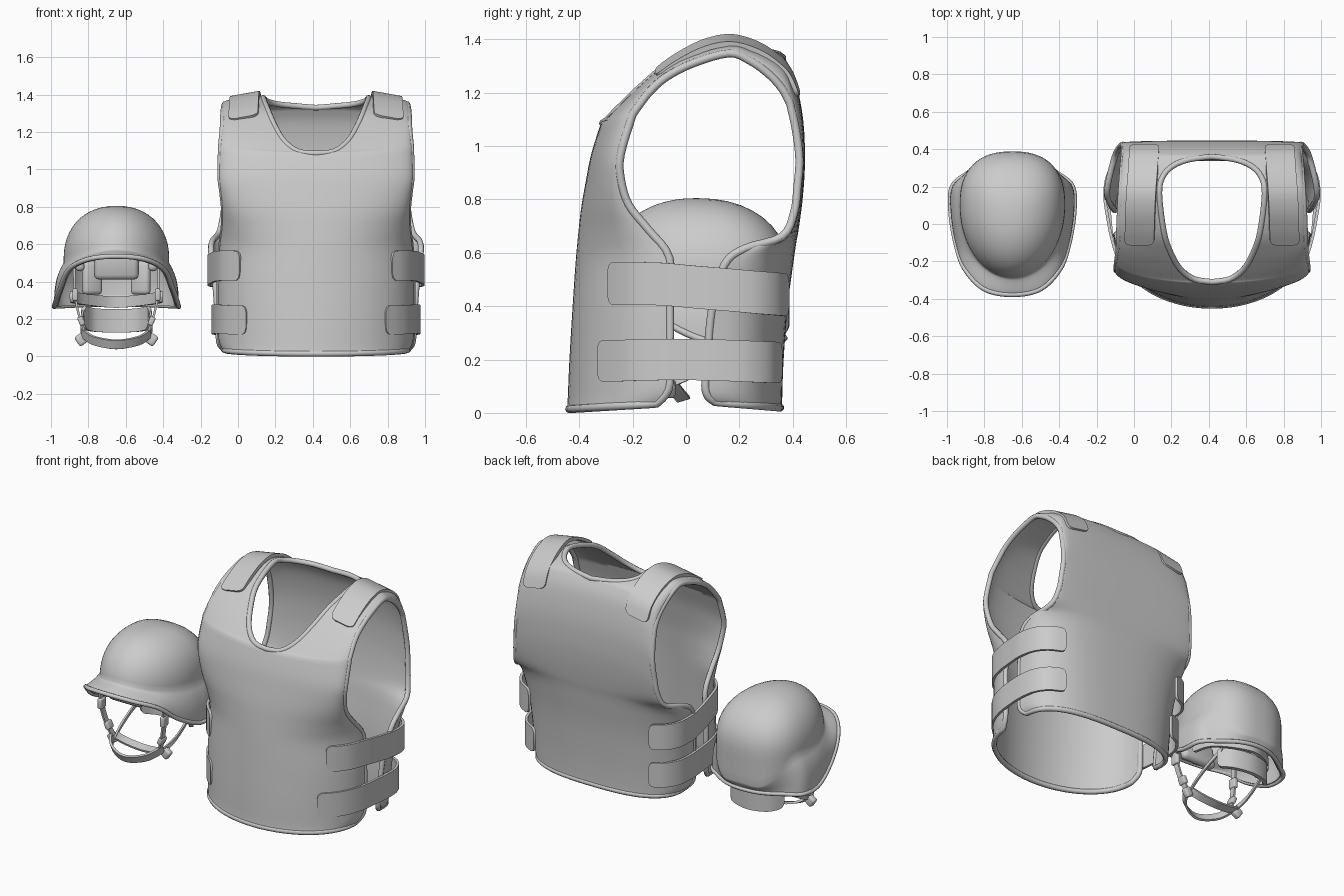
import bpy, bmesh, math
from mathutils import Vector as V

if "Cube" in bpy.data.objects:
    bpy.data.objects.remove(bpy.data.objects["Cube"])

grey = bpy.data.materials.new("plain_grey")
grey.diffuse_color = (0.6, 0.6, 0.6, 1)
grey.use_nodes = True
grey.node_tree.nodes["Principled BSDF"].inputs["Base Color"].default_value = grey.diffuse_color
VX, HX = 0.417, -0.65        # centre lines of vest and helmet


def spline(pts, k=4, closed=False):
    """Catmull-Rom through tuples of any length."""
    n, out = len(pts), []
    for i in range(n if closed else n - 1):
        ids = (i - 1, i, i + 1, i + 2)
        q = [pts[j % n] if closed else pts[max(0, min(n - 1, j))] for j in ids]
        for s in range(k):
            t = s / k
            out.append(tuple(0.5 * (2 * b + (c - a) * t + (2 * a - 5 * b + 4 * c - d) * t * t
                             + (3 * b - a - 3 * c + d) * t ** 3) for a, b, c, d in zip(*q)))
    if not closed:
        out.append(tuple(pts[-1]))
    return out


def finish(ob, angle=40):
    """Apply modifiers, colour and smooth."""
    bpy.ops.object.select_all(action='DESELECT')
    ob.select_set(True)
    bpy.context.view_layer.objects.active = ob
    bpy.ops.object.convert(target='MESH')
    ob = bpy.context.object
    ob.data.materials.clear()
    ob.data.materials.append(grey)
    bpy.ops.object.shade_smooth_by_angle(angle=math.radians(angle))
    return ob


def sheet(name, rows, x=0, thick=0.02, mirror=False, closed=False, offset=0):
    """Grid surface through rows of points, thickened."""
    bm = bmesh.new()
    g = [[bm.verts.new(p) for p in r] for r in rows]
    if closed:
        g.append(g[0])
    for a, b in zip(g, g[1:]):
        for i in range(len(a) - 1):
            bm.faces.new((a[i], a[i + 1], b[i + 1], b[i]))
    bmesh.ops.remove_doubles(bm, verts=bm.verts, dist=1e-5)
    bmesh.ops.recalc_face_normals(bm, faces=bm.faces)
    me = bpy.data.meshes.new(name)
    bm.to_mesh(me)
    bm.free()
    ob = bpy.data.objects.new(name, me)
    bpy.context.collection.objects.link(ob)
    ob.location.x = x
    if mirror:
        ob.modifiers.new("mirror", 'MIRROR')
    m = ob.modifiers.new("thickness", 'SOLIDIFY')
    m.thickness, m.offset = thick, offset
    return finish(ob)


def tube(name, pts, r, x=0):
    cu = bpy.data.curves.new(name, 'CURVE')
    cu.dimensions, cu.bevel_depth, cu.bevel_resolution = '3D', r, 2
    sp = cu.splines.new('POLY')
    sp.points.add(len(pts) - 1)
    for p, c in zip(sp.points, pts):
        p.co = (*c, 1)
    sp.use_cyclic_u = True
    ob = bpy.data.objects.new(name, cu)
    bpy.context.collection.objects.link(ob)
    ob.location.x = x
    return finish(ob, 80)


def ribbon(name, path, side, w, x=0, thick=0.016, r=0.035, k=8):
    """Flat band along a path with rounded end corners."""
    pts = [V(p) for p in spline(path, k)]
    dist = [0]
    for a, b in zip(pts, pts[1:]):
        dist.append(dist[-1] + (b - a).length)
    side, rows = V(side).normalized(), []
    for p, d in zip(pts, dist):
        d = min(d, dist[-1] - d)
        h = w / 2 - (r - math.sqrt(max(0, r * r - (r - d) ** 2)) if d < r else 0)
        rows.append([p - side * h, p, p + side * h])
    return sheet(name, rows, x, thick)


def flip(p):
    return (-p[0], p[1], p[2])


# --- Vest: rows run from front hem, over the shoulder, to back hem ---
# front and back rows: centre y, z, then side edge x, y, z
front = [(-.437, .015, .49, -.11, .035), (-.434, .06, .512, -.065, .09), (-.428, .2, .516, -.06, .2),
         (-.416, .4, .516, -.06, .4), (-.405, .56, .508, -.062, .58), (-.396, .66, .495, -.14, .685),
         (-.385, .76, .492, -.215, .78), (-.368, .86, .502, -.245, .88), (-.346, .97, .512, -.245, .97),
         (-.31, 1.085, .508, -.20, 1.12)]
# shoulder rows: neck edge x, y, z, then armhole edge x, y, z
shoulder = [(0, -.31, 1.085, .508, -.20, 1.12), (.095, -.295, 1.095, .505, -.175, 1.155),
            (.17, -.24, 1.15, .50, -.14, 1.2), (.222, -.15, 1.235, .498, -.08, 1.255),
            (.258, -.04, 1.318, .495, .02, 1.308), (.282, .16, 1.38, .488, .16, 1.348),
            (.265, .25, 1.365, .482, .24, 1.32), (.21, .31, 1.35, .477, .31, 1.27),
            (.12, .345, 1.34, .472, .36, 1.215), (0, .36, 1.33, .47, .39, 1.16)]
back = [(.36, 1.33, .47, .39, 1.16), (.40, 1.25, .472, .412, 1.06), (.43, 1.1, .478, .425, .95),
        (.437, .95, .487, .418, .85), (.43, .82, .498, .405, .75), (.415, .70, .52, .36, .66),
        (.403, .63, .555, .22, .615), (.393, .56, .56, .145, .555), (.372, .4, .54, .1, .4),
        (.357, .2, .525, .08, .2), (.352, .07, .518, .075, .08), (.352, .02, .495, .11, .04)]
fr = spline([(0, *r, 2.0) for r in front])
sh = spline([(*r, 2.0 + i / 9) for i, r in enumerate(shoulder)])
bk = spline([(0, *r, 3 - .3 * i / 11) for i, r in enumerate(back)])


def vest_row(row, cols=16):
    xi, yi, zi, xo, yo, zo, n = row
    xi = max(0, xi)
    a0 = math.asin(xi / xo)
    f = lambda x: max(0, 1 - (x / xo) ** n) ** (1 / n)
    pts = []
    for j in range(cols + 1):
        x = xo * math.sin(a0 + (math.pi / 2 - a0) * j / cols)
        t = f(x) / f(xi) if j < cols else 0
        pts.append((x, yo + (yi - yo) * t, zo + (zi - zo) * t))
    return pts


grid = [vest_row(r) for r in fr + sh[1:] + bk[1:]]
sheet("vest_body", grid, VX, 0.018, mirror=True)
edge = [g[-1] for g in grid]
loop = (edge + grid[-1][-2::-1] + [flip(p) for p in grid[-1][1:]]
        + [flip(p) for p in edge[-2::-1]] + [flip(p) for p in grid[0][-2::-1]] + grid[0][1:-1])
tube("vest_edge_binding", loop, 0.016, VX)
neck = [vest_row(r)[0] for r in sh]
tube("neck_binding", neck + [flip(p) for p in neck[-2:0:-1]], 0.016, VX)

# --- Vest straps, both sides ---
upper = [(.405, -.289, .485), (.46, -.24, .485), (.505, -.175, .485), (.535, -.08, .482), (.557, .03, .472),
         (.573, .15, .462), (.558, .26, .452), (.505, .335, .446), (.42, .38, .442)]
lower = [(.37, -.328, .195), (.44, -.265, .195), (.495, -.19, .198), (.53, -.09, .2), (.545, .03, .2),
         (.55, .14, .197), (.535, .235, .193), (.485, .31, .19), (.40, .355, .188)]
over = [(.388, -.11, 1.272), (.386, -.03, 1.328), (.383, .07, 1.378), (.378, .17, 1.396),
        (.37, .27, 1.368), (.365, .345, 1.318), (.362, .387, 1.27), (.36, .418, 1.195)]
for s, label in ((-1, "left"), (1, "right")):
    m = lambda path: [(s * p[0], *p[1:]) for p in path]
    ribbon("upper_side_strap_" + label, m(upper), (0, 0, 1), .16, VX)
    ribbon("lower_side_strap_" + label, m(lower), (0, 0, 1), .155, VX)
    ribbon("shoulder_strap_" + label, m(over), (1, 0, -.18 * s), .16, VX, .02)

# --- Helmet shell: dome flaring into brim, ear covers and nape edge ---
# rim x, y, z and flare height, from front to back
rim = [(0, -.378, .535, .04), (.15, -.348, .52, .04), (.255, -.24, .465, .07), (.302, -.11, .36, .15),
       (.33, .06, .275, .225), (.322, .2, .268, .225), (.235, .275, .272, .12), (.12, .345, .277, .05),
       (0, .368, .28, .05)]
ring = spline(rim + [(-r[0], *r[1:]) for r in rim[-2:0:-1]], 6, closed=True)
cols = []
for i, (x, y, z, h) in enumerate(ring):
    t, zd, col = 2 * math.pi * i / len(ring), z + h, []
    s, c = math.sin(t), math.cos(t)
    p, ry = (1, .393) if c > 0 else (.82, .288)      # egg plan, blunter at the back
    ux, uy = math.copysign(abs(s) ** p, s), math.copysign(abs(c) ** p, c)
    for j in range(15):
        zz = zd + (.805 - zd) * math.cos(math.pi / 2 * j / 14)
        f = max(0, 1 - ((zz - .52) / .285) ** 2.2) ** (1 / 2.2) if zz > .52 else 1
        if j == 0:
            f = 0
        col.append((.282 * f * ux, .04 + .06 * f - ry * f * uy, zz))
    dx, dy, _ = col[-1]
    ear = max(0, min(1, (h - .06) / .16))
    for j in range(1, 9):
        u = j / 8
        b = (1 - ear) * u * u * (3 - 2 * u) + ear * (1 - (1 - u) ** 3)
        col.append((dx + (x - dx) * b, dy + (y - dy) * b, zd + (z - zd) * u))
    cols.append(col)
sheet("helmet_shell", cols, HX, 0.02, closed=True, offset=-1)
tube("helmet_rim", [r[:3] for r in ring], 0.013, HX)


def block(name, loc, size, rot=(0, 0, 0), bevel=.3):
    bpy.ops.mesh.primitive_cube_add(size=1, location=(HX + loc[0], loc[1], loc[2]), rotation=rot)
    ob = bpy.context.object
    ob.name = name
    ob.scale = size
    bpy.ops.object.transform_apply(location=False, rotation=False, scale=True)
    b = ob.modifiers.new("round", 'BEVEL')
    b.width, b.segments = min(size) * bevel, 3
    finish(ob)


# --- Helmet padding ---
block("front_pad", (0, -.2, .485), (.24, .06, .15), (.15, 0, 0), .48)
ribbon("nape_pad", [(-.18, .2, .21), (-.12, .27, .195), (0, .3, .19), (.12, .27, .195), (.18, .2, .21)],
       (0, 0, 1), .125, HX, .025)
ribbon("inner_band", [(-.24, .05, .32), (-.2, .2, .31), (0, .32, .29), (.2, .2, .31), (.24, .05, .32)],
       (0, 0, 1), .06, HX, .02, .02)
for s, label in ((-1, "left"), (1, "right")):
    m = lambda path: [(s * p[0], *p[1:]) for p in path]
    block("side_pad_" + label, (s * .2, -.01, .51), (.05, .18, .11), (0, s * .15, 0), .45)
    block("rear_pad_" + label, (s * .13, .25, .42), (.11, .05, .18), (0, 0, -s * .4), .45)
    # chin strap webbing and buckles
    ribbon("front_strap_" + label, m([(.225, -.13, .5), (.222, -.13, .34), (.2, -.115, .22), (.165, -.09, .12)]),
           (0, 1, 0), .035, HX, .012, .008)
    ribbon("rear_strap_" + label, m([(.17, .24, .26), (.185, .13, .2), (.185, .02, .14), (.165, -.08, .1)]),
           (0, .5, 1), .035, HX, .012, .008)
    block("upper_buckle_" + label, (s * .22, -.13, .33), (.03, .055, .065))
    block("lower_buckle_" + label, (s * .188, -.105, .19), (.03, .055, .05), (0, s * .4, 0))
    block("strap_end_" + label, (s * .19, -.06, .09), (.05, .04, .06), (0, s * .6, 0))
ribbon("chin_strap", [(-.18, -.08, .125), (-.12, -.165, .085), (0, -.21, .065), (.12, -.165, .085), (.18, -.08, .125)],
       (0, -.5, 1), .05, HX, .014, .01)
ribbon("under_chin_strap", [(-.18, -.06, .115), (-.12, -.03, .075), (0, -.01, .052), (.12, -.03, .075), (.18, -.06, .115)],
       (0, 1, .3), .05, HX, .014, .01)
